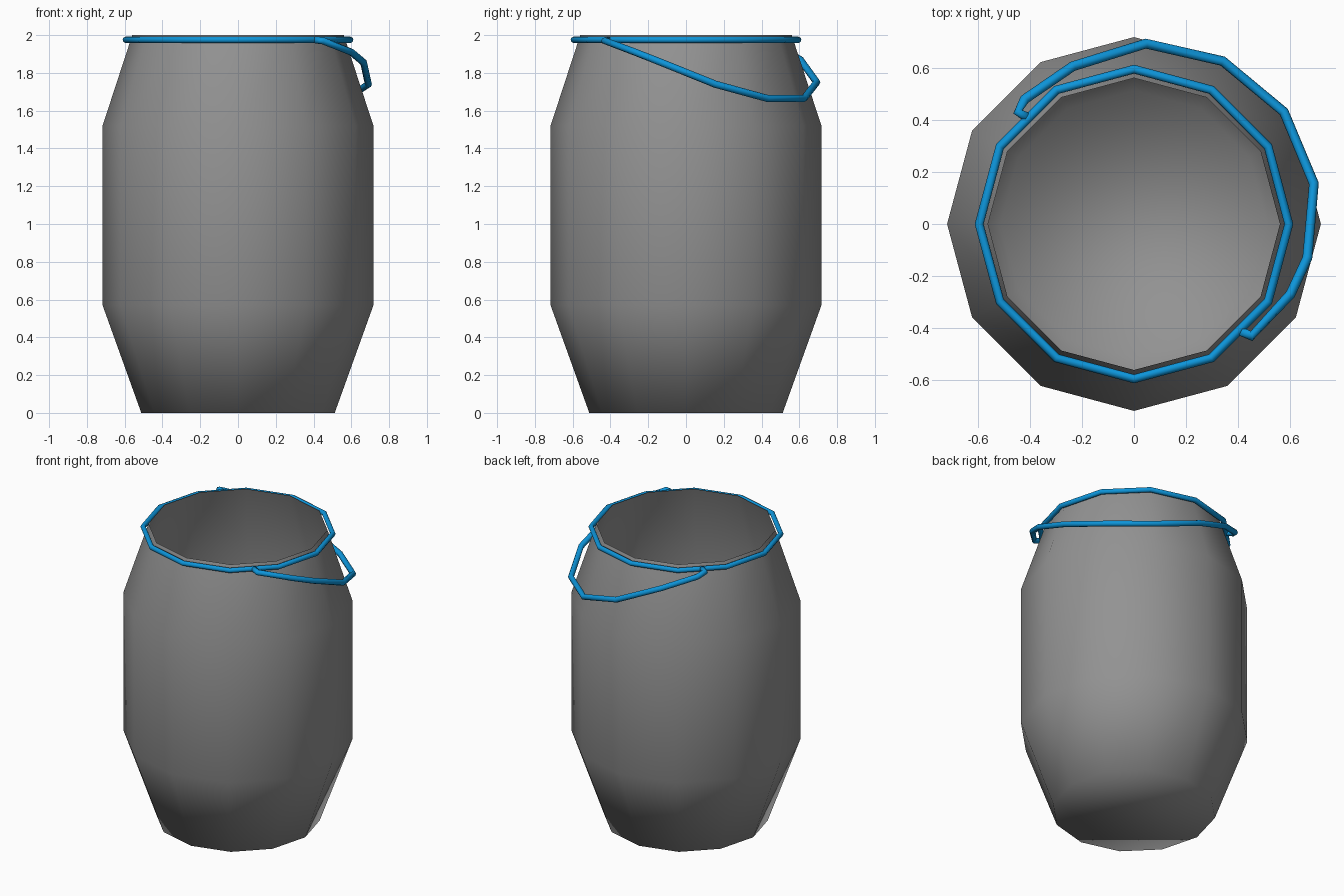
import bpy, bmesh, math
from mathutils import Vector

if "Cube" in bpy.data.objects:
    bpy.data.objects.remove(bpy.data.objects["Cube"])


def material(name, rgb):
    m = bpy.data.materials.new(name)
    m.diffuse_color = (*rgb, 1.0)
    m.use_nodes = True
    m.node_tree.nodes["Principled BSDF"].inputs["Base Color"].default_value = m.diffuse_color
    return m


GREY = material("barrel grey", (0.29, 0.29, 0.29))
BLUE = material("metal blue", (0.004, 0.30, 0.70))


def add_mesh(name, bm, mat):
    me = bpy.data.meshes.new(name)
    bm.to_mesh(me)
    bm.free()
    me.materials.append(mat)
    for p in me.polygons:
        p.use_smooth = True
    ob = bpy.data.objects.new(name, me)
    bpy.context.collection.objects.link(ob)
    return ob


def bridge(bm, a, b):
    n = len(a)
    for i in range(n):
        j = (i + 1) % n
        bm.faces.new((a[i], a[j], b[j], b[i]))


def sweep(name, pts, radius, sides, mat, cyclic=False):
    """Round tube along a polyline, with mitred corners."""
    pts = [Vector(p) for p in pts]
    n = len(pts)
    bm = bmesh.new()
    rings = []
    for i, p in enumerate(pts):
        prev = pts[i - 1] if cyclic or i > 0 else p
        nxt = pts[(i + 1) % n] if cyclic or i < n - 1 else p
        t = ((p - prev).normalized() + (nxt - p).normalized()).normalized()
        side = t.cross(Vector((0, 0, 1))).normalized()
        up = side.cross(t)
        rings.append([bm.verts.new(p + radius * (math.cos(a) * side + math.sin(a) * up))
                      for a in (2 * math.pi * k / sides for k in range(sides))])
    for i in range(n if cyclic else n - 1):
        bridge(bm, rings[i], rings[(i + 1) % n])
    if not cyclic:
        bm.faces.new(rings[0])
        bm.faces.new(rings[-1])
    bmesh.ops.recalc_face_normals(bm, faces=bm.faces)
    return add_mesh(name, bm, mat)


def polygon(r, z, n=12):
    return [(r * math.cos(2 * math.pi * k / n), r * math.sin(2 * math.pi * k / n), z)
            for k in range(n)]


# open twelve-sided barrel: thin wall and floor
bm = bmesh.new()
loops = [[bm.verts.new(p) for p in polygon(r, z)]
         for r, z in ((0.512, 0), (0.717, 0.57), (0.717, 1.52), (0.56, 2.0))]
for lo, hi in zip(loops, loops[1:]):
    bridge(bm, lo, hi)
bm.faces.new(loops[0][::-1])
add_mesh("barrel", bm, GREY)

# hoop around the rim
sweep("rim_hoop", polygon(0.594, 1.975), 0.017, 8, BLUE, cyclic=True)

# carrying handle hanging down over one side, hooked onto the hoop
sweep("handle", [(-0.41, 0.41, 1.975), (-0.445, 0.43, 1.972), (-0.42, 0.478, 1.95),
                 (-0.235, 0.605, 1.87), (0.045, 0.692, 1.75), (0.34, 0.625, 1.665),
                 (0.575, 0.43, 1.665), (0.69, 0.155, 1.74), (0.665, -0.13, 1.855),
                 (0.60, -0.27, 1.91), (0.45, -0.43, 1.97), (0.41, -0.41, 1.975)],
      0.019, 8, BLUE)
